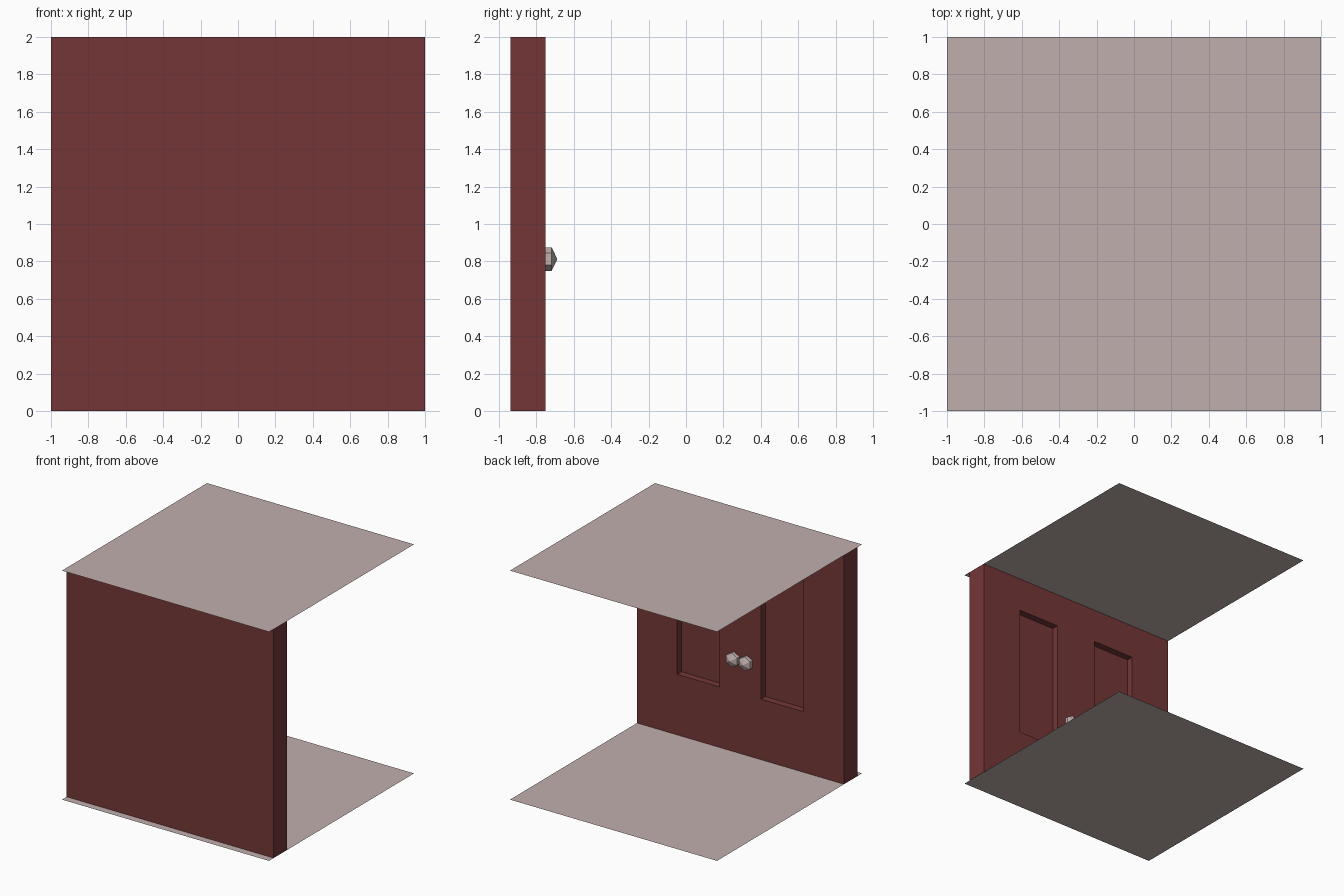
import bpy
import bmesh
from math import pi
from mathutils import Matrix, Vector

if "Cube" in bpy.data.objects:
    bpy.data.objects.remove(bpy.data.objects["Cube"], do_unlink=True)


def make_material(name, colour):
    mat = bpy.data.materials.new(name)
    mat.use_nodes = True
    mat.diffuse_color = colour
    mat.node_tree.nodes["Principled BSDF"].inputs["Base Color"].default_value = colour
    return mat


def make_object(name, bm, mat):
    mesh = bpy.data.meshes.new(name)
    bm.to_mesh(mesh)
    bm.free()
    mesh.materials.append(mat)
    obj = bpy.data.objects.new(name, mesh)
    bpy.context.collection.objects.link(obj)
    return obj


red = make_material("dark red wood", (0.175, 0.037, 0.039, 1))
stone = make_material("pale warm grey", (0.53, 0.43, 0.42, 1))

WALL_FRONT, WALL_BACK = -0.9375, -0.75
PANEL_IN, PANEL_OUT = 0.2, 0.61
PANEL_LOW, PANEL_HIGH = 0.53, 1.7
PANEL_DEPTH = 0.06
GAP = 0.001  # keeps the door ends clear of the floor and ceiling sheets

# Double door: a thick slab with two sunken panels on its back face
bm = bmesh.new()
size = Vector((2, WALL_BACK - WALL_FRONT, 2 - 2 * GAP))
centre = Vector((0, (WALL_FRONT + WALL_BACK) / 2, 1))
bmesh.ops.create_cube(bm, size=1, matrix=Matrix.Translation(centre) @ Matrix.Diagonal(size).to_4x4())
cuts = [((x, 0, 0), (1, 0, 0)) for x in (-PANEL_OUT, -PANEL_IN, PANEL_IN, PANEL_OUT)]
cuts += [((0, 0, z), (0, 0, 1)) for z in (PANEL_LOW, PANEL_HIGH)]
for point, normal in cuts:
    bmesh.ops.bisect_plane(bm, geom=bm.verts[:] + bm.edges[:] + bm.faces[:],
                           plane_co=point, plane_no=normal)
bm.normal_update()
panels = []
for face in bm.faces:
    c = face.calc_center_median()
    if face.normal.y > 0.9 and PANEL_IN < abs(c.x) < PANEL_OUT and PANEL_LOW < c.z < PANEL_HIGH:
        panels.append(face)
for panel in panels:
    sunk = bmesh.ops.extrude_discrete_faces(bm, faces=[panel])["faces"][0]
    bmesh.ops.translate(bm, verts=sunk.verts[:], vec=(0, -PANEL_DEPTH, 0))
bmesh.ops.recalc_face_normals(bm, faces=bm.faces[:])
bmesh.ops.dissolve_limit(bm, angle_limit=0.01, verts=bm.verts[:], edges=bm.edges[:])
make_object("double_door", bm, red)

# Floor and ceiling: flat square sheets
for name, z in (("floor", 0), ("ceiling", 2)):
    bm = bmesh.new()
    bmesh.ops.create_grid(bm, x_segments=1, y_segments=1, size=1, matrix=Matrix.Translation((0, 0, z)))
    make_object(name, bm, stone)

# Door knobs: six-sided prisms with a pointed end
for name, x in (("left_knob", 0.0625), ("right_knob", -0.0625)):
    bm = bmesh.new()
    ring = bmesh.ops.create_circle(bm, cap_ends=True, segments=6, radius=0.0625)
    face = bm.faces[:][0]
    rim = bmesh.ops.extrude_face_region(bm, geom=[face])["geom"]
    top = [f for f in rim if isinstance(f, bmesh.types.BMFace)][0]
    bmesh.ops.translate(bm, verts=top.verts[:], vec=(0, 0, 0.032))
    tip = bmesh.ops.poke(bm, faces=[top])["verts"][0]
    tip.co.z += 0.03
    bmesh.ops.recalc_face_normals(bm, faces=bm.faces[:])
    bm.transform(Matrix.Translation((x, WALL_BACK, 0.8125)) @ Matrix.Rotation(-pi / 2, 4, 'X'))
    make_object(name, bm, stone)
